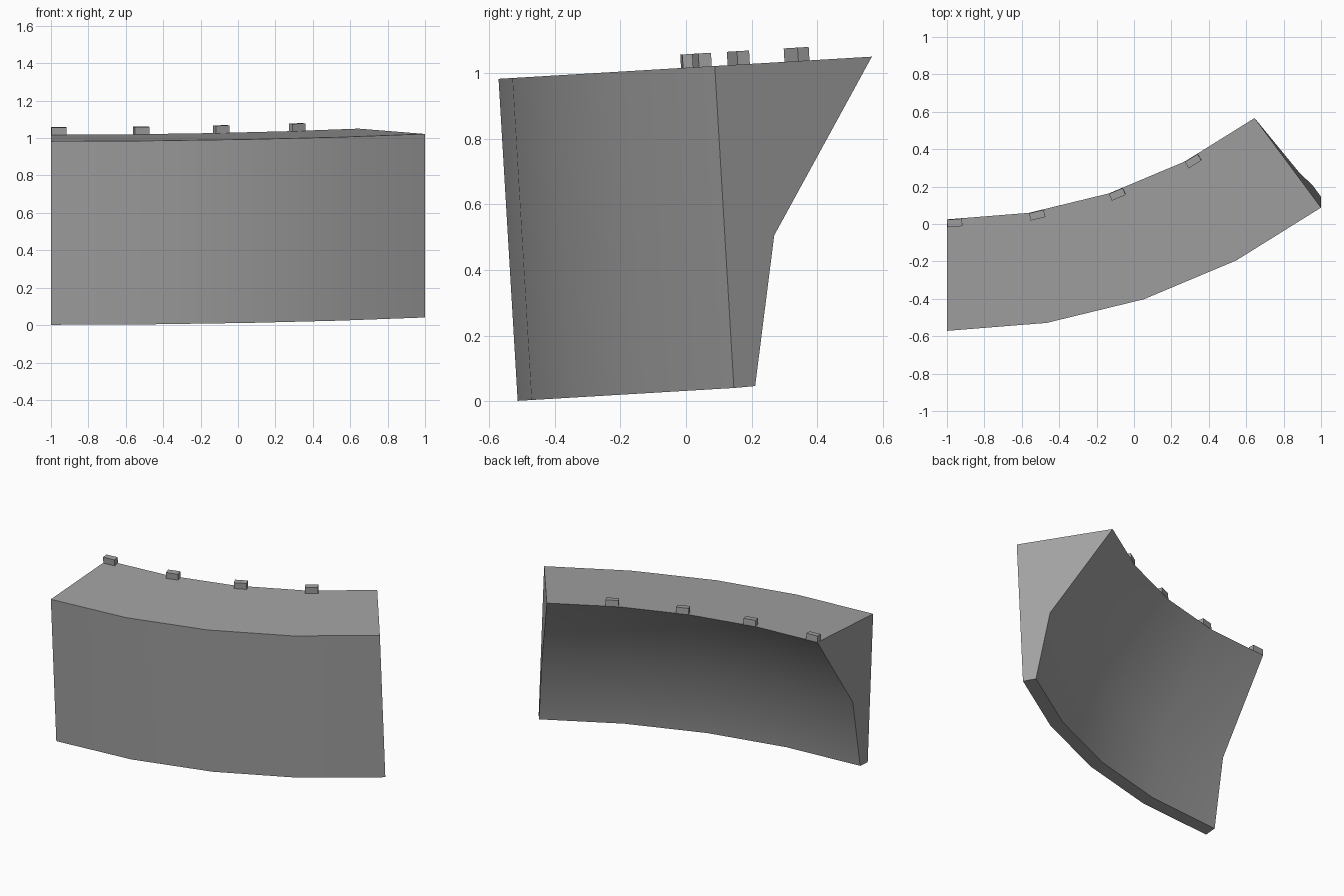
import bpy, bmesh
from math import sin, cos, radians
from mathutils import Matrix

cube = bpy.data.objects.get("Cube")
if cube:
    bpy.data.objects.remove(cube, do_unlink=True)

grey = bpy.data.materials.new("mid_grey")
grey.use_nodes = True
colour = (0.36, 0.36, 0.36, 1)
grey.diffuse_color = colour
grey.node_tree.nodes["Principled BSDF"].inputs["Base Color"].default_value = colour

RADIUS = 3.36            # outer radius of the bend
SWEEP = radians(36.53)
SEGMENTS = 4
STEP = SWEEP / SEGMENTS
CENTRE_Y = RADIUS - 0.512
DEPTH, TOP = 0.597, 1.015
TILT = Matrix.Rotation(radians(3.4), 4, 'X')


def on_arc(inset, angle, z):
    r = RADIUS - inset
    return (-1 + r * sin(angle), CENTRE_Y - r * cos(angle), z)


def finish(bm, name):
    bmesh.ops.recalc_face_normals(bm, faces=bm.faces)
    bm.transform(TILT)
    mesh = bpy.data.meshes.new(name)
    bm.to_mesh(mesh)
    bm.free()
    mesh.materials.append(grey)
    obj = bpy.data.objects.new(name, mesh)
    bpy.context.collection.objects.link(obj)
    return obj


# Curved wall: bracket profile (inset, height) swept round the bend
profile = [(0, 0.032), (0, TOP), (DEPTH, TOP), (0.187, 0.489), (0.081, 0.034)]
bm = bmesh.new()
rings = [[bm.verts.new(on_arc(inset, i * STEP, z)) for inset, z in profile]
         for i in range(SEGMENTS + 1)]
for a, b in zip(rings, rings[1:]):
    for j in range(len(profile)):
        k = (j + 1) % len(profile)
        bm.faces.new((a[j], a[k], b[k], b[j]))
bm.faces.new(rings[0])
bm.faces.new(rings[-1])
wall = finish(bm, "curved_wall")
bpy.ops.object.select_all(action='DESELECT')
wall.select_set(True)
bpy.context.view_layer.objects.active = wall
bpy.ops.object.shade_smooth_by_angle(angle=radians(30))

# Small blocks along the rear top edge, one at the start of each segment
for i in range(SEGMENTS):
    bm = bmesh.new()
    place = (Matrix.Translation(on_arc(DEPTH, i * STEP, TOP))
             @ Matrix.Rotation((i + 0.5) * STEP, 4, 'Z')
             @ Matrix.Translation((0.04, -0.02, 0.02))
             @ Matrix.Diagonal((0.08, 0.04, 0.042, 1)))
    bmesh.ops.create_cube(bm, size=1, matrix=place)
    finish(bm, f"top_block_{i + 1}")
